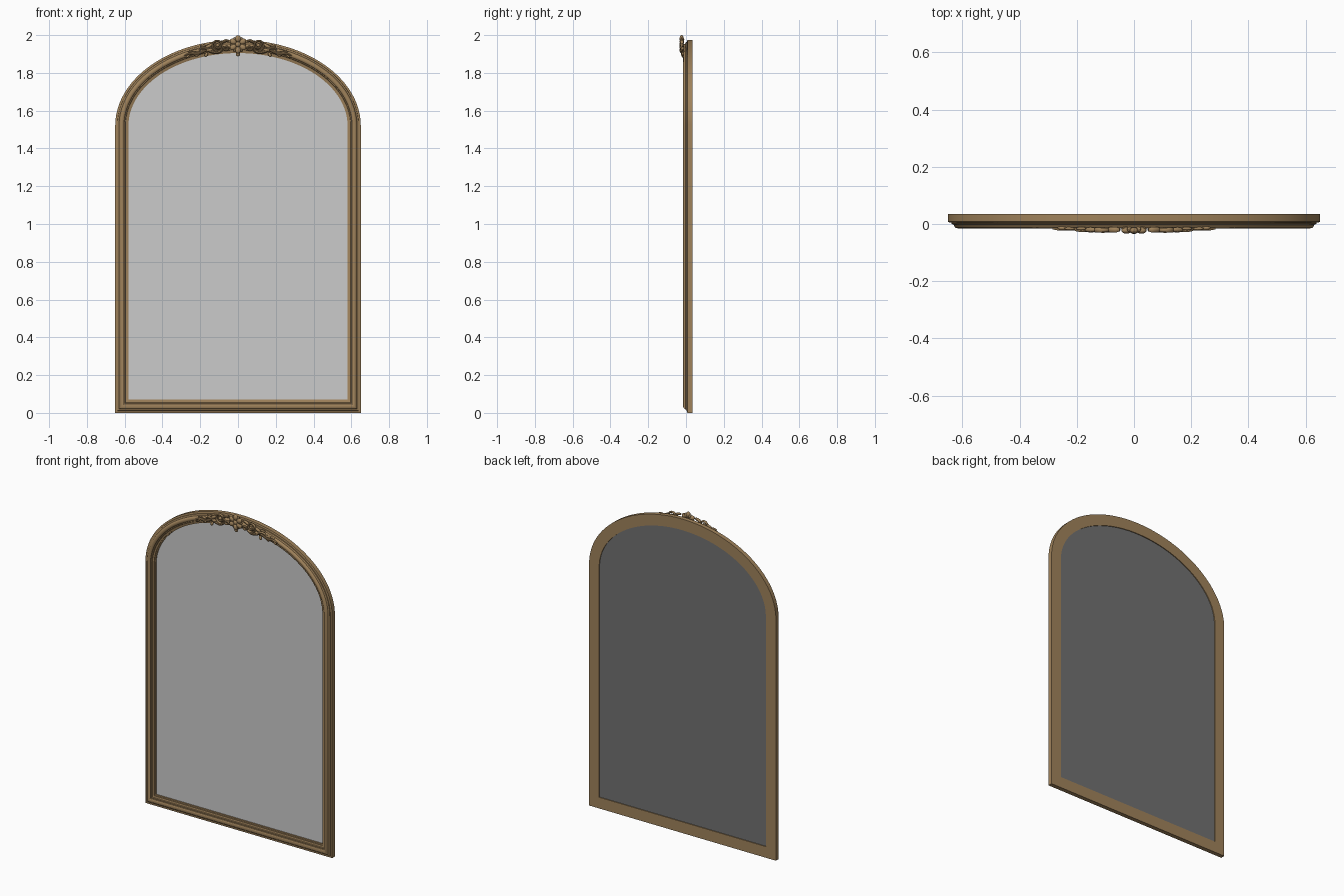
import bpy, bmesh, math
from mathutils import Matrix, Vector

if "Cube" in bpy.data.objects:
    bpy.data.objects.remove(bpy.data.objects["Cube"])

W, SPRING, RISE, SEG = 0.65, 1.52, 0.455, 72


def material(name, rgb):
    m = bpy.data.materials.new(name)
    m.diffuse_color = (*rgb, 1)
    m.use_nodes = True
    m.node_tree.nodes["Principled BSDF"].inputs["Base Color"].default_value = m.diffuse_color
    return m


BRASS = material("antique_brass", (0.35, 0.225, 0.105))
GLASS = material("mirror_grey", (0.60, 0.60, 0.60))
BACK = material("backing_grey", (0.165, 0.165, 0.165))


def finish(bm, name, mat, angle=35):
    bmesh.ops.recalc_face_normals(bm, faces=bm.faces)
    me = bpy.data.meshes.new(name)
    bm.to_mesh(me)
    bm.free()
    me.materials.append(mat)
    ob = bpy.data.objects.new(name, me)
    bpy.context.collection.objects.link(ob)
    bpy.ops.object.select_all(action='DESELECT')
    ob.select_set(True)
    bpy.context.view_layer.objects.active = ob
    bpy.ops.object.shade_smooth_by_angle(angle=math.radians(angle))
    return ob


def outline(d):
    """Arched outline inset by d from the outer edge, as (x, z)."""
    pts = [(-W + d, d), (W - d, d)]
    for i in range(SEG + 1):
        t = math.pi * i / SEG
        pts.append(((W - d) * math.cos(t), SPRING + (RISE - d) * math.sin(t)))
    return pts


def bridge(bm, a, b):
    n = len(a)
    for i in range(n):
        bm.faces.new((a[i], a[(i + 1) % n], b[(i + 1) % n], b[i]))


# Moulded frame: stepped profile (inset, y) swept round the arch
profile = [(0, .035), (0, .008), (.004, .006), (.011, .006), (.012, .001),
           (.016, -.002), (.020, -.003), (.022, -.009), (.027, -.0135),
           (.034, -.015), (.041, -.0135), (.046, -.009), (.047, -.004),
           (.052, -.004), (.054, 0), (.059, .002), (.064, .003),
           (.064, .008), (.070, .010), (.070, .035)]
bm = bmesh.new()
rings = [[bm.verts.new((x, y, z)) for x, z in outline(d)] for d, y in profile]
for k in range(len(rings)):
    bridge(bm, rings[k], rings[(k + 1) % len(rings)])
finish(bm, "moulded_frame", BRASS)


# Mirror glass and backing board
def plate(name, mat, y0, y1):
    bm = bmesh.new()
    a, b = [[bm.verts.new((x, y, z)) for x, z in outline(.0695)] for y in (y0, y1)]
    bridge(bm, a, b)
    bm.faces.new(a)
    bm.faces.new(b)
    finish(bm, name, mat)


plate("mirror_glass", GLASS, .017, .022)
plate("backing_board", BACK, .0222, .030)


# Ornament helpers
def blob(bm, x, z, length, width, ang, y=-.018, depth=.012):
    """Flattened leaf or petal lying in the xz plane."""
    m = (Matrix.Translation((x, y, z)) @ Matrix.Rotation(-ang, 4, 'Y')
         @ Matrix.Diagonal((length, depth, width, 1)))
    bmesh.ops.create_uvsphere(bm, u_segments=14, v_segments=10, radius=1, matrix=m)


def smooth_path(ctrl, steps=8):
    """Catmull-Rom through (x, z, radius) points."""
    c = [Vector(p) for p in ctrl]
    c = [2 * c[0] - c[1]] + c + [2 * c[-1] - c[-2]]
    out = []
    for i in range(1, len(c) - 2):
        for s in range(steps):
            t = s / steps
            out.append(.5 * (2 * c[i] + (c[i + 1] - c[i - 1]) * t
                       + (2 * c[i - 1] - 5 * c[i] + 4 * c[i + 1] - c[i + 2]) * t * t
                       + (3 * c[i] - c[i - 1] - 3 * c[i + 1] + c[i + 2]) * t ** 3))
    return out + [c[-2]]


def tube(bm, path, side, y, depth, n=10):
    """Tapered scroll along (x, z, radius) points."""
    rings = []
    for i, p in enumerate(path):
        q, r = path[max(i - 1, 0)], path[min(i + 1, len(path) - 1)]
        t = Vector((r[0] - q[0], r[1] - q[1])).normalized()
        rad = max(p[2], .001)
        rings.append([])
        for k in range(n):
            a = 2 * math.pi * k / n
            u = rad * math.cos(a)
            rings[-1].append(bm.verts.new((side * (p[0] - t.y * u),
                                           y + min(rad * 1.4, depth) * math.sin(a),
                                           p[1] + t.x * u)))
    for a, b in zip(rings, rings[1:]):
        bridge(bm, a, b)
    bm.faces.new(rings[0])
    bm.faces.new(rings[-1])


def spiral(cx, cz, r0, r1, a0, turns, w0, w1, n=36):
    out = []
    for i in range(n + 1):
        f = i / n
        a, r = a0 + turns * 2 * math.pi * f, r0 + (r1 - r0) * f
        out.append(Vector((cx + r * math.cos(a), cz + r * math.sin(a), w0 + (w1 - w0) * f)))
    return out


# Central rosette
bm = bmesh.new()
for k in range(6):
    a = math.pi / 2 + k * math.pi / 3
    blob(bm, .030 * math.cos(a), 1.951 + .030 * math.sin(a), .019, .015, a, -.023, .011)
    a += math.pi / 6
    blob(bm, .028 * math.cos(a), 1.951 + .028 * math.sin(a), .016, .007, a, -.019, .010)
blob(bm, 0, 1.951, .014, .014, 0, -.025, .010)
blob(bm, 0, 1.903, .016, .012, math.pi / 2, -.017, .010)
finish(bm, "crest_rosette", BRASS)

# Scrolls either side of the rosette
bm = bmesh.new()
for s in (1, -1):
    tube(bm, spiral(.108, 1.946, .033, .010, -2.4, 1.5, .0065, .005), s, -.021, .009)
    tube(bm, spiral(.062, 1.932, .014, .006, .6, -1.1, .006, .004, 20), s, -.020, .010)
    tube(bm, smooth_path([(.050, 1.972, .004), (.066, 1.970, .008), (.082, 1.962, .007),
                          (.092, 1.952, .003)]), s, -.020, .010)
    tube(bm, smooth_path([(.080, 1.922, .006), (.110, 1.908, .008), (.145, 1.915, .009),
                          (.172, 1.930, .008), (.195, 1.930, .006),
                          (.205, 1.918, .004)]), s, -.019, .010)
    tube(bm, smooth_path([(.165, 1.922, .006), (.195, 1.908, .007), (.225, 1.900, .007),
                          (.255, 1.903, .006), (.285, 1.892, .002)]), s, -.016, .007)
    blob(bm, s * .108, 1.946, .010, .010, 0, -.022, .010)
finish(bm, "crest_scrolls", BRASS)

# Leaves: (x, z, length, width, angle, y)
leaves = [(.152, 1.943, .024, .009, -.5, -.020), (.150, 1.922, .020, .008, -.2, -.021),
          (.168, 1.896, .014, .008, -1.1, -.017), (.185, 1.943, .018, .006, -.1, -.016),
          (.222, 1.918, .022, .007, .15, -.016), (.215, 1.895, .015, .006, -.6, -.015),
          (.250, 1.914, .018, .005, -.1, -.014), (.265, 1.888, .016, .005, -.7, -.014)]
bm = bmesh.new()
for s in (1, -1):
    for x, z, l, w, a, y in leaves:
        blob(bm, s * x, z, l, w, s * a, y, .009 if x < .18 else .006)
finish(bm, "crest_leaves", BRASS)
